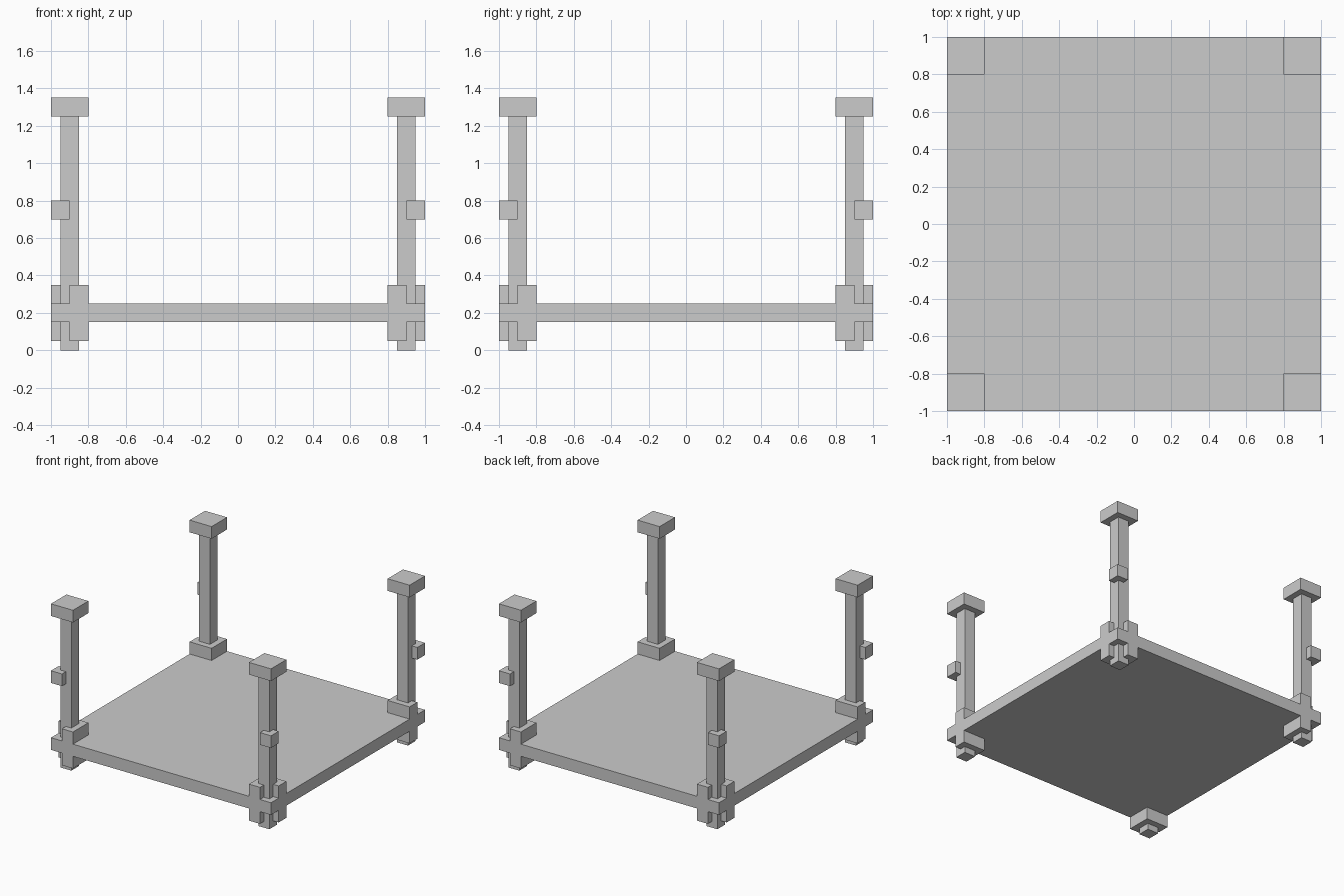
import bpy, bmesh

if "Cube" in bpy.data.objects:
    bpy.data.objects.remove(bpy.data.objects["Cube"])


def prism(name, outline, z0, z1):
    """Extrude a flat outline from z0 to z1."""
    bm = bmesh.new()
    base = bm.faces.new([bm.verts.new((x, y, z0)) for x, y in outline])
    top = bmesh.ops.extrude_face_region(bm, geom=[base], use_keep_orig=True)["geom"]
    bmesh.ops.translate(bm, vec=(0, 0, z1 - z0),
                        verts=[v for v in top if isinstance(v, bmesh.types.BMVert)])
    bmesh.ops.recalc_face_normals(bm, faces=bm.faces)
    mesh = bpy.data.meshes.new(name)
    bm.to_mesh(mesh)
    bm.free()
    ob = bpy.data.objects.new(name, mesh)
    bpy.context.collection.objects.link(ob)
    return ob


def square(a, b):
    return [(a, a), (b, a), (b, b), (a, b)]


def four_corners(ob):
    """Repeat a corner part across x and y."""
    mod = ob.modifiers.new("corners", "MIRROR")
    mod.use_axis = (True, True, False)
    mod.use_mirror_merge = False


# Platform
prism("platform", square(-1, 1), 0.15, 0.25)

# Posts with caps and small outer blocks
four_corners(prism("corner_posts", square(0.85, 0.95), 0, 1.25))
four_corners(prism("post_caps", square(0.8, 1), 1.25, 1.35))
four_corners(prism("post_side_blocks", square(0.9, 1), 0.7, 0.8))

# L-shaped brackets above and below the platform, open at the outer corner
bracket = [(0.8, 0.8), (1, 0.8), (1, 0.9), (0.9, 0.9), (0.9, 1), (0.8, 1)]
four_corners(prism("upper_brackets", bracket, 0.25, 0.35))
four_corners(prism("lower_brackets", bracket, 0.05, 0.15))
